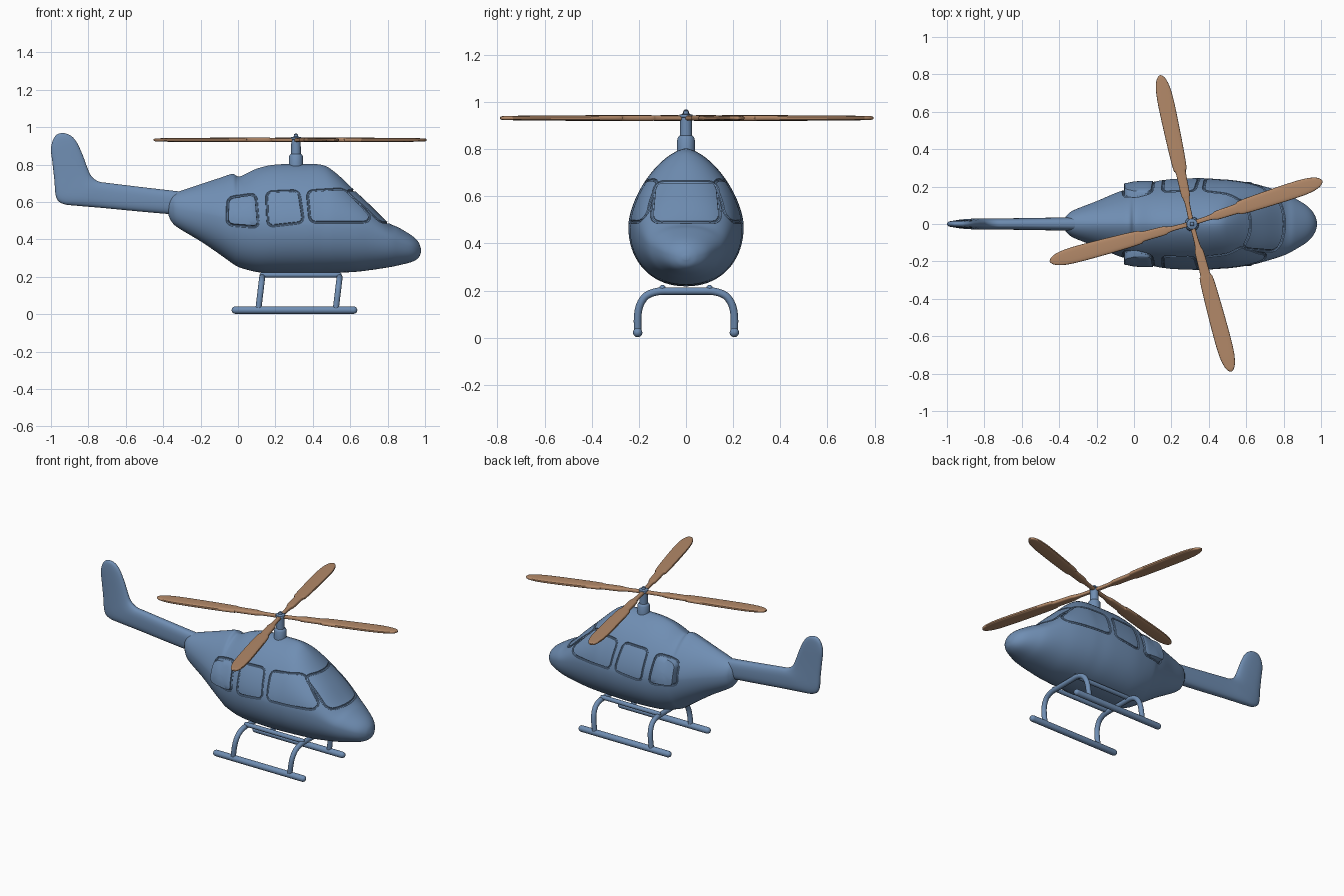
import bpy, bmesh
from math import sin, cos, pi, radians
from mathutils import Vector as V

if "Cube" in bpy.data.objects:
    bpy.data.objects.remove(bpy.data.objects["Cube"])


def material(name, col):
    m = bpy.data.materials.new(name)
    m.diffuse_color = col
    m.use_nodes = True
    m.node_tree.nodes["Principled BSDF"].inputs["Base Color"].default_value = m.diffuse_color
    return m


BLUE = material("blue_paint", (0.16, 0.27, 0.45, 1))
TAN = material("rotor_tan", (0.45, 0.25, 0.14, 1))


def smooth(ob, angle=35):
    bpy.ops.object.select_all(action='DESELECT')
    ob.select_set(True)
    bpy.context.view_layer.objects.active = ob
    bpy.ops.object.shade_smooth_by_angle(angle=radians(angle))


def loft(name, rings, mat=BLUE, closed=False):
    """Skin a list of equal-sized rings; cap the ends unless closed."""
    bm = bmesh.new()
    rows = [[bm.verts.new(p) for p in r] for r in rings]
    n = len(rows[0])
    for a, b in zip(rows, rows[1:] + rows[:1] if closed else rows[1:]):
        for i in range(n):
            bm.faces.new((a[i], a[(i + 1) % n], b[(i + 1) % n], b[i]))
    if not closed:
        bm.faces.new(rows[0])
        bm.faces.new(rows[-1])
    bmesh.ops.recalc_face_normals(bm, faces=bm.faces)
    if bm.calc_volume(signed=True) < 0:
        bmesh.ops.reverse_faces(bm, faces=bm.faces)
    me = bpy.data.meshes.new(name)
    bm.to_mesh(me)
    bm.free()
    me.materials.append(mat)
    ob = bpy.data.objects.new(name, me)
    bpy.context.collection.objects.link(ob)
    smooth(ob)
    return ob


def spow(v, e):
    return abs(v) ** e * (1 if v >= 0 else -1)


def oval(c, u, v, p=2, n=24):
    """Superellipse ring around c with half-axes u and v."""
    return [c + u * spow(cos(2 * pi * i / n), 2 / p) + v * spow(sin(2 * pi * i / n), 2 / p)
            for i in range(n)]


def spline(rows, sub):
    """Catmull-Rom interpolation of rows of numbers."""
    out = []
    for i in range(len(rows) - 1):
        q = [rows[max(i - 1, 0)], rows[i], rows[i + 1], rows[min(i + 2, len(rows) - 1)]]
        for k in range(sub):
            t = k / sub
            out.append([b + .5 * t * (c - a + t * (2*a - 5*b + 4*c - d + t * (3*(b - c) + d - a)))
                        for a, b, c, d in zip(*q)])
    return out + [list(rows[-1])]


def tube(name, path, r, closed=False, up=V((0, 0, 1)), n=16, round_ends=False):
    path = [V(p) for p in path]
    m, rings = len(path), []
    for i, p in enumerate(path):
        a = path[i - 1] if closed or i else p
        b = path[(i + 1) % m] if closed or i < m - 1 else p
        t = (b - a).normalized()
        u = t.cross(up).normalized()
        v = u.cross(t)
        if round_ends and i in (0, m - 1):
            s = -1 if i == 0 else 1
            dome = [oval(p + t * s * r * sin(k), u * r * cos(k), v * r * cos(k), n=n)
                    for k in (0, .4, .8, 1.2, 1.5)]
            rings += dome[::s]
        else:
            rings.append(oval(p, u * r, v * r, n=n))
    return loft(name, rings, closed=closed)


# Fuselage stations: x, top z, bottom z, widest z, half width, upper roundness
STATIONS = [
    (-.372, .61, .53, .57, .03, 2), (-.355, .635, .495, .57, .05, 2),
    (-.32, .655, .462, .56, .075, 1.9), (-.2, .695, .39, .54, .122, 1.7),
    (-.1, .728, .322, .52, .165, 1.6), (-.03, .75, .272, .505, .19, 1.58),
    (.01, .737, .25, .495, .205, 1.58), (.1, .778, .226, .485, .225, 1.58),
    (.2, .80, .22, .48, .24, 1.58), (.35, .803, .218, .475, .245, 1.58),
    (.45, .798, .22, .47, .24, 1.6), (.52, .758, .222, .465, .235, 1.75),
    (.62, .665, .226, .455, .22, 2), (.7, .59, .235, .435, .2, 2.2),
    (.8, .493, .25, .40, .168, 2.2), (.86, .463, .262, .38, .138, 2.1),
    (.93, .42, .28, .36, .093, 2), (.965, .385, .302, .347, .05, 2),
    (.978, .35, .33, .34, .012, 2)]
ROWS = spline(STATIONS, 6)


def section(x):
    for a, b in zip(ROWS, ROWS[1:]):
        if x <= b[0]:
            t = (x - a[0]) / (b[0] - a[0])
            return [p + (q - p) * t for p, q in zip(a, b)]
    return ROWS[-1]


def half_y(x, z):
    _, top, bot, mid, w, p = section(x)
    t = (z - mid) / (top - mid) if z > mid else (mid - z) / (mid - bot)
    p = p if z > mid else 2.15
    return w * (1 - t ** p) ** (1 / p) if t < 1 else -1


def nose_x(y, z):
    lo, hi = .3, .978
    for _ in range(30):
        m = (lo + hi) / 2
        lo, hi = (m, hi) if half_y(m, z) > abs(y) else (lo, m)
    return lo


rings = []
for x, top, bot, mid, w, p in ROWS:
    ring = []
    for i in range(72):
        c, s = cos(2 * pi * i / 72), sin(2 * pi * i / 72)
        e = p if s > 0 else 2.15
        ring.append((x, w * spow(c, 2 / e), mid + (top - mid if s > 0 else mid - bot) * spow(s, 2 / e)))
    rings.append(ring)
fuselage = loft("fuselage", rings)


def rounded(poly, r):
    """Round the corners of a 2D polygon and subdivide its edges."""
    pts, arcs = [V(p) for p in poly], []
    for i, p in enumerate(pts):
        da, db = pts[i - 1] - p, pts[(i + 1) % len(pts)] - p
        a = p + da.normalized() * min(r, .4 * da.length)
        b = p + db.normalized() * min(r, .4 * db.length)
        arcs.append([a.lerp(p, t / 6).lerp(p.lerp(b, t / 6), t / 6) for t in range(7)])
    out = []
    for i, arc in enumerate(arcs):
        nxt = arcs[(i + 1) % len(arcs)][0]
        k = max(1, round((nxt - arc[-1]).length / .015))
        out += arc + [arc[-1].lerp(nxt, j / k) for j in range(1, k)]
    return out


# Window outlines, engraved as grooves
WINDOWS = [[(-.065, .485), (-.055, .625), (.095, .645), (.11, .465), (-.03, .475)][1:4] + [(-.06, .478)],
           [(.16, .47), (.152, .655), (.325, .662), (.35, .492)],
           [(.385, .492), (.37, .66), (.57, .672), (.71, .525), (.70, .492)][:4] + [(.69, .492)]]
cutters = []
for side in (1, -1):
    for poly in WINDOWS:
        path = [(q.x, side * half_y(q.x, q.y), q.y) for q in rounded(poly, .035)]
        cutters.append(tube("window_groove", path, .007, True, V((0, 1, 0)), 8))
shield = rounded([(-.148, .49), (-.132, .662), (.132, .662), (.148, .49)], .04)
cutters.append(tube("windshield_groove", [(nose_x(q.x, q.y), q.x, q.y) for q in shield],
                    .008, True, V((1, 0, 0)), 8))
for c in cutters:
    before = fuselage.data
    for solver in ('EXACT', 'MANIFOLD', 'FLOAT'):
        fuselage.data = before.copy()
        mod = fuselage.modifiers.new("groove", 'BOOLEAN')
        mod.object, mod.operation, mod.solver = c, 'DIFFERENCE', solver
        with bpy.context.temp_override(object=fuselage, active_object=fuselage):
            bpy.ops.object.modifier_apply(modifier=mod.name)
        if len(fuselage.data.vertices) > len(before.vertices) * .95:
            bpy.data.objects.remove(c)
            break
    else:  # leave a raised bead where a groove could not be cut
        fuselage.data = before
smooth(fuselage, 30)

# Rear window panels standing proud of the tapering hull
for side in (1, -1):
    rim = rounded(WINDOWS[0], .035)
    mid = V((.022, .553))
    rings = []
    for scale, lift in ((.93, -1), (.93, .8), (.9, 1), (.6, 1), (.3, 1), (.02, 1)):
        ring = []
        for q in rim:
            q = mid + (q - mid) * scale
            ramp = .004 + .033 * max(0, .11 - q.x) / .17
            off = -.02 if lift < 0 else ramp * lift
            ring.append((q.x, side * (half_y(q.x, q.y) + off), q.y))
        rings.append(ring)
    loft("rear_window_panel", rings)

# Tail boom sweeping up into the fin: lower x, z, upper x, z, half thickness
TAIL = [(-.30, .53, -.30, .655, .036), (-.5, .547, -.5, .678, .033), (-.72, .568, -.68, .70, .03),
        (-.86, .58, -.745, .71, .03), (-.935, .59, -.785, .74, .028), (-.972, .625, -.808, .79, .025),
        (-.982, .72, -.83, .85, .022), (-.992, .81, -.857, .91, .02), (-1., .88, -.88, .943, .018),
        (-.99, .93, -.905, .961, .015), (-.972, .958, -.925, .967, .01), (-.955, .967, -.94, .969, .004)]
rings = []
for x0, z0, x1, z1, t in spline(TAIL, 5):
    a, b = V((x0, 0, z0)), V((x1, 0, z1))
    rings.append(oval((a + b) / 2, (b - a) / 2, V((0, t, 0)), 2.6, 32))
loft("tail_boom_and_fin", rings)

# Rotor mast
MAST = [(.042, .77), (.038, .80), (.037, .845), (.032, .853), (.026, .858), (.025, .935),
        (.03, .937), (.028, .946), (.012, .95), (.01, .962), (.003, .966)]
loft("rotor_mast", [oval(V((.31, 0, z)), V((r, 0, 0)), V((0, r, 0)), n=32) for r, z in MAST])

# Rotor blades: fraction of length, half width, half thickness
BLADE = [(0, .013, .01), (.12, .013, .01), (.17, .018, .011), (.2, .024, .012), (.34, .027, .012),
         (.37, .036, .012), (.5, .041, .012), (.75, .044, .011), (.88, .041, .01), (.95, .031, .009),
         (.985, .018, .008), (1, .004, .004)]
for ang, length in ((18, .735), (102, .81), (195, .785), (285, .82)):
    d = V((cos(radians(ang)), sin(radians(ang)), 0))
    side = V((-d.y, d.x, 0))
    loft("rotor_blade", [oval(V((.308, .003, .932)) + d * f * length, side * w, V((0, 0, h)), 3.5)
                         for f, w, h in spline(BLADE, 4)], TAN)

# Landing gear: skids, arched cross tubes and belly rails
for s in (1, -1):
    tube("skid", [(-.014, s * .205, .022), (.618, s * .205, .022)], .02, round_ends=True)
    tube("belly_rail", [(.13, s * .1, .21), (.54, s * .1, .21)], .014, round_ends=True)
for foot in (.108, .522):
    half = [(.205, .025), (.205, .09), (.195, .14), (.168, .178), (.12, .196), (.06, .198)]
    half = [(foot + .12 * (z - .02), y, z) for y, z in half]
    path = half + [(half[-1][0], 0, .198)] + [(x, -y, z) for x, y, z in half[::-1]]
    tube("cross_tube", spline(path, 4), .016, up=V((1, 0, 0)))
